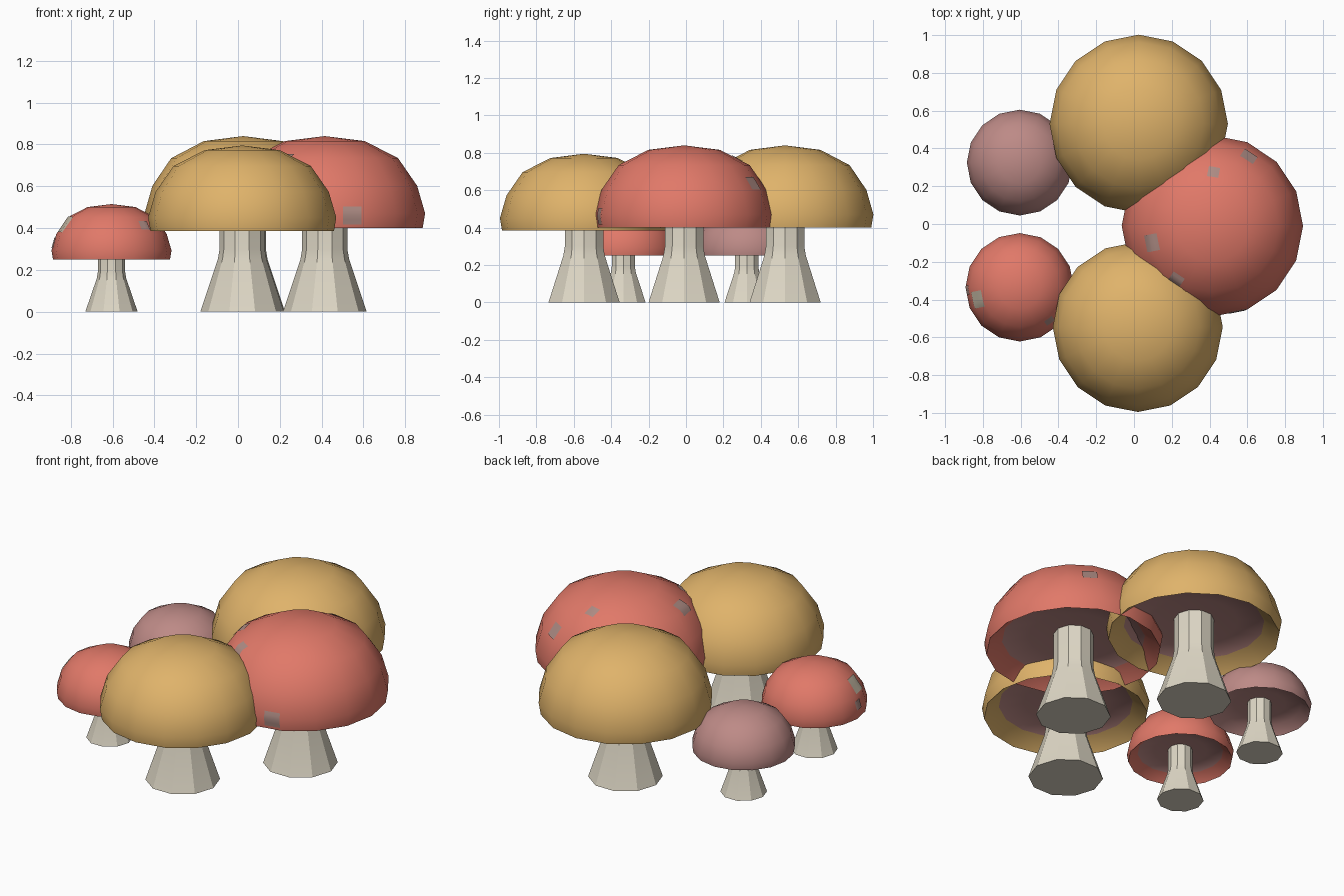
import bpy
import bmesh
import math
from mathutils import Vector
from mathutils.bvhtree import BVHTree

if "Cube" in bpy.data.objects:
    bpy.data.objects.remove(bpy.data.objects["Cube"], do_unlink=True)


def make_material(name, rgb):
    mat = bpy.data.materials.new(name)
    mat.use_nodes = True
    mat.diffuse_color = (*rgb, 1)
    mat.node_tree.nodes["Principled BSDF"].inputs["Base Color"].default_value = (*rgb, 1)
    return mat


YELLOW = make_material("ochre yellow", (0.74, 0.45, 0.145))
RED = make_material("coral red", (0.75, 0.19, 0.14))
MAUVE = make_material("dusty mauve", (0.51, 0.255, 0.24))
CREAM = make_material("cream stem", (0.73, 0.68, 0.56))
GREY = make_material("warm grey spot", (0.42, 0.26, 0.23))
PALE = make_material("pale spot", (0.55, 0.48, 0.37))


def finish(name, bm, mats, angle):
    mesh = bpy.data.meshes.new(name)
    bm.to_mesh(mesh)
    bm.free()
    for mat in mats:
        mesh.materials.append(mat)
    obj = bpy.data.objects.new(name, mesh)
    bpy.context.collection.objects.link(obj)
    bpy.ops.object.select_all(action="DESELECT")
    obj.select_set(True)
    bpy.context.view_layer.objects.active = obj
    bpy.ops.object.shade_smooth_by_angle(angle=math.radians(angle))
    return obj


def lathe(profile, sides, centre):
    """Revolve (radius, height) points; radius 0 makes a pole."""
    bm = bmesh.new()
    rings = []
    for r, z in profile:
        count = sides if r > 0 else 1
        rings.append([bm.verts.new((centre[0] + r * math.cos(math.tau * i / sides),
                                    centre[1] + r * math.sin(math.tau * i / sides), z))
                      for i in range(count)])
    bands = []
    for a, b in zip(rings, rings[1:]):
        band = []
        for i in range(sides):
            j = (i + 1) % sides
            corners = [a[i % len(a)], a[j % len(a)], b[j % len(b)], b[i % len(b)]]
            band.append(bm.faces.new(list(dict.fromkeys(corners))))
        bands.append(band)
    bmesh.ops.recalc_face_normals(bm, faces=bm.faces)
    return bm, bands


# Cap section from crown to rim, then the lip and gills (fractions of radius, height)
DOME = [(0, 1), (0.40, 0.945), (0.73, 0.76), (0.92, 0.46), (1, 0.16), (0.975, 0)]
GILLS = [(0.80, 0.17), (0.5, 0.21), (0, 0.24)]


def cap(name, centre, radius, bottom, top, mat):
    profile = [(r * radius, bottom + h * (top - bottom)) for r, h in DOME + GILLS]
    bm, bands = lathe(profile, 16, centre)
    for band in bands[len(DOME):]:
        for face in band:
            face.material_index = 1
    tree = BVHTree.FromBMesh(bm)
    finish(name, bm, [mat, MAUVE], 40)
    return tree


def stem(name, centre, base, neck, bend, top):
    profile = [(0, 0), (base, 0), (neck * 1.08, bend), (neck, bend * 1.2), (neck, top), (0, top)]
    bm, _ = lathe(profile, 10, centre)
    finish(name, bm, [CREAM], 30)


def spot(name, tree, near, size, mat):
    """Thin patch draped over the cap at the surface point closest to near."""
    point, normal, _, _ = tree.find_nearest(Vector(near))
    side = Vector((0, 0, 1)).cross(normal).normalized()
    up = normal.cross(side)
    bm = bmesh.new()
    steps = 5
    grid = []
    for i in range(steps):
        for j in range(steps):
            p = point + side * size * (i / (steps - 1) - 0.5) + up * size * (j / (steps - 1) - 0.5)
            hit, n, _, _ = tree.find_nearest(p)
            grid.append(bm.verts.new(hit + n * 0.004))
    for i in range(steps - 1):
        for j in range(steps - 1):
            k = i * steps + j
            bm.faces.new((grid[k], grid[k + steps], grid[k + steps + 1], grid[k + 1]))
    finish(name, bm, [mat], 40)


# Mushrooms: name, centre, cap radius, cap bottom, cap top, colour
MUSHROOMS = [
    ("back_yellow", (0.025, 0.53), 0.472, 0.40, 0.84, YELLOW),
    ("front_yellow", (0.02, -0.545), 0.45, 0.385, 0.795, YELLOW),
    ("large_red", (0.415, -0.01), 0.48, 0.40, 0.84, RED),
    ("small_red", (-0.605, -0.335), 0.287, 0.25, 0.515, RED),
    ("small_mauve", (-0.605, 0.325), 0.28, 0.25, 0.505, MAUVE),
]
caps = {}
for name, centre, radius, bottom, top, mat in MUSHROOMS:
    caps[name] = cap(name + "_cap", centre, radius, bottom, top, mat)
    if name.startswith("small"):
        stem(name + "_stem", centre, 0.125, 0.065, 0.16, 0.33)
    else:
        stem(name + "_stem", centre, 0.2, 0.108, 0.25, 0.52)

# Spots on the red caps
SPOTS = [
    ("large_red", (0.09, -0.10, 0.74), 0.09, GREY),
    ("large_red", (0.22, -0.30, 0.74), 0.07, GREY),
    ("large_red", (0.42, 0.27, 0.76), 0.06, GREY),
    ("large_red", (0.61, 0.36, 0.64), 0.08, GREY),
    ("large_red", (0.55, -0.48, 0.46), 0.09, GREY),
    ("small_red", (-0.83, -0.40, 0.42), 0.09, PALE),
    ("small_red", (-0.45, -0.51, 0.41), 0.05, GREY),
    ("small_red", (-0.88, -0.35, 0.33), 0.05, GREY),
]
for index, (owner, near, size, mat) in enumerate(SPOTS):
    spot(f"{owner}_spot_{index + 1}", caps[owner], near, size, mat)
